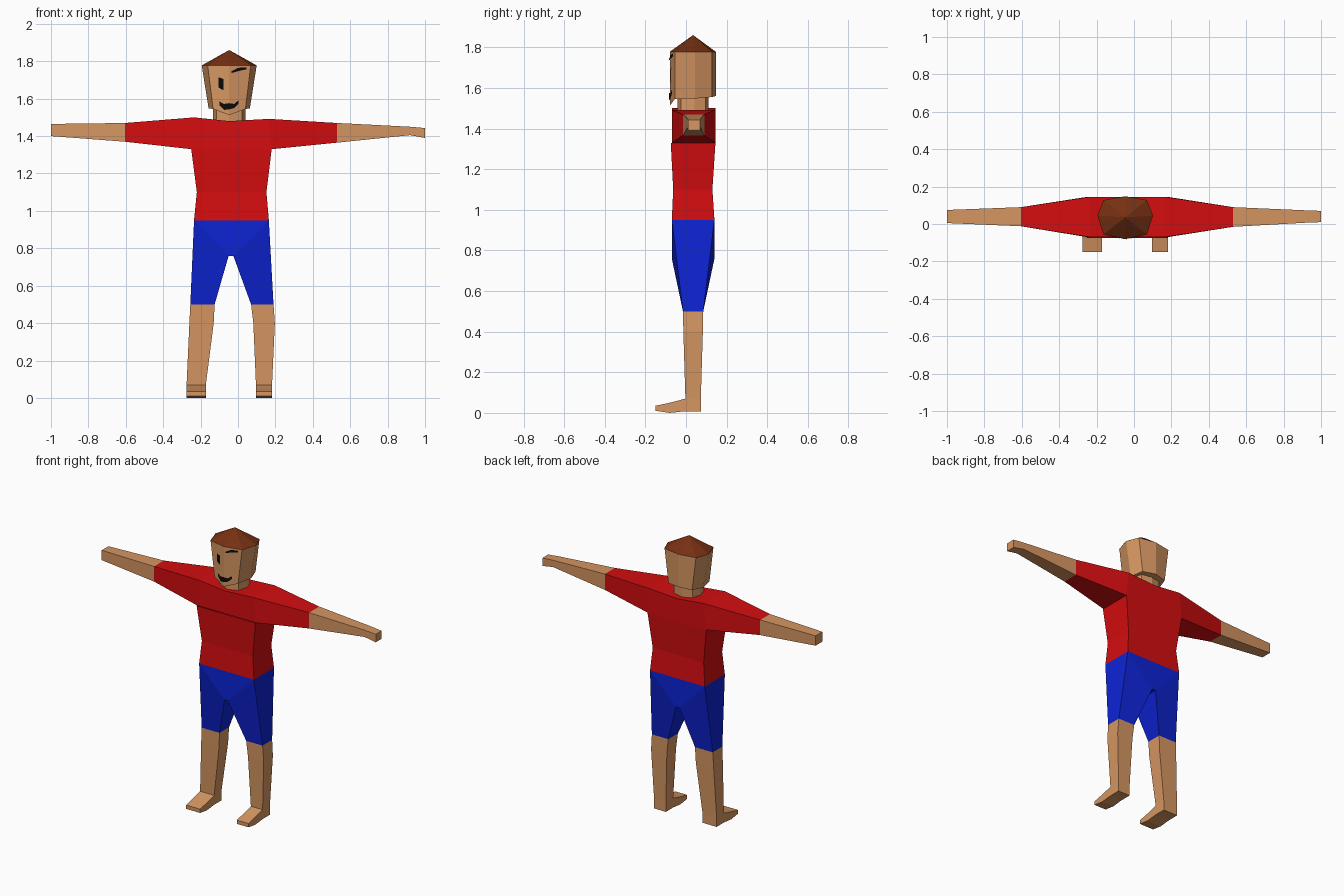
import bpy, bmesh, math

if "Cube" in bpy.data.objects:
    bpy.data.objects.remove(bpy.data.objects["Cube"])


def material(name, rgb):
    m = bpy.data.materials.new(name)
    m.diffuse_color = (*rgb, 1)
    m.use_nodes = True
    m.node_tree.nodes["Principled BSDF"].inputs["Base Color"].default_value = m.diffuse_color
    return m


SKIN = material("skin", (0.67, 0.305, 0.122))
RED = material("shirt red", (0.66, 0.004, 0.005))
BLUE = material("shorts blue", (0.004, 0.017, 0.66))
BROWN = material("hair brown", (0.18, 0.03, 0.006))
BLACK = material("black", (0.003, 0.003, 0.003))


def build(name, verts, faces, mats, face_mats=None, recalc=True):
    """Make a flat-shaded object from points and faces."""
    mesh = bpy.data.meshes.new(name)
    mesh.from_pydata(verts, [], faces)
    for m in mats:
        mesh.materials.append(m)
    if face_mats:
        for p, i in zip(mesh.polygons, face_mats):
            p.material_index = i
    if recalc:
        bm = bmesh.new()
        bm.from_mesh(mesh)
        bmesh.ops.recalc_face_normals(bm, faces=bm.faces)
        bm.to_mesh(mesh)
        bm.free()
    obj = bpy.data.objects.new(name, mesh)
    bpy.context.collection.objects.link(obj)
    return obj


def loft(name, rings, mats, span_mats=None, caps=(), skip=()):
    """Bridge rings of points; skip holds (span, side) pairs left open."""
    n = len(rings[0])
    faces, idx = [], []
    for s in range(len(rings) - 1):
        for k in range(n):
            if (s, k) in skip:
                continue
            a, b = s * n + k, s * n + (k + 1) % n
            faces.append((a, b, b + n, a + n))
            idx.append(span_mats[s] if span_mats else 0)
    for c in caps:
        start = c * n
        faces.append(tuple(range(start, start + n)))
        idx.append(span_mats[min(c, len(span_mats) - 1)] if span_mats else 0)
    return build(name, [p for r in rings for p in r], faces, mats, idx)


def level(z, x0, x1, y0, y1):
    return [(x0, y0, z), (x1, y0, z), (x1, y1, z), (x0, y1, z)]


def upright(xb, xt, y0, y1, z0, z1):
    return [(xb, y0, z0), (xb, y1, z0), (xt, y1, z1), (xt, y0, z1)]


# Shirt body, hem to armpits
loft("shirt_body", [level(0.95, -0.235, 0.165, -0.07, 0.14),
                    level(1.10, -0.22, 0.152, -0.063, 0.13),
                    level(1.33, -0.25, 0.18, -0.075, 0.145)], [RED])

# Shoulders, sleeves and arms, hand to hand
loft("shoulders_and_arms", [
    upright(-1.0, -1.0, 0.005, 0.075, 1.40, 1.465),
    upright(-0.605, -0.605, -0.012, 0.09, 1.37, 1.47),
    upright(-0.25, -0.235, -0.07, 0.145, 1.33, 1.50),
    upright(-0.04, -0.045, -0.07, 0.145, 1.33, 1.48),
    upright(0.18, 0.165, -0.07, 0.145, 1.33, 1.492),
    upright(0.53, 0.53, -0.015, 0.09, 1.365, 1.47),
    upright(0.92, 0.92, 0.007, 0.073, 1.405, 1.45),
    upright(1.0, 1.0, 0.01, 0.07, 1.39, 1.443)],
    [RED, SKIN], [1, 0, 0, 0, 0, 1, 1], caps=(0, 7), skip={(2, 0), (3, 0)})

# Shorts: waist, crotch bridge and two tapering legs
fronts = [(-0.235, 0.95), (0.165, 0.95), (-0.025, 0.76), (-0.05, 0.76),
          (-0.125, 0.5), (-0.255, 0.5), (0.19, 0.5), (0.07, 0.5)]
hem = lambda z: z < 0.6
pts = [(x, -0.015 if hem(z) else -0.07, z) for x, z in fronts]
pts += [(x, 0.085 if hem(z) else 0.14, z) for x, z in fronts]
panels = [(0, 1, 2, 3), (0, 3, 4, 5), (1, 6, 7, 2)]
faces = panels + [tuple(i + 8 for i in f) for f in panels]
faces += [(a, b, b + 8, a + 8) for a, b in ((0, 5), (3, 4), (2, 3), (2, 7), (1, 6))]
build("shorts", pts, faces, [BLUE])

# Lower legs and feet
for side, knee, shin, ankle in (
        ("left", (-0.255, -0.125), (-0.26, -0.13), (-0.275, -0.172)),
        ("right", (0.07, 0.19), (0.082, 0.197), (0.096, 0.182))):
    loft(side + "_lower_leg", [level(0.5, *knee, -0.015, 0.085),
                               level(0.4, *shin, -0.013, 0.083),
                               level(0.07, *ankle, -0.003, 0.073),
                               level(0.008, *ankle, -0.003, 0.073)],
         [SKIN], caps=(3,), skip={(2, 0)})
    x0, x1 = ankle
    foot = [[(x0, y, z0), (x1, y, z0), (x1, y, z1), (x0, y, z1)]
            for y, z0, z1 in ((-0.003, 0.008, 0.07), (-0.08, 0.0, 0.05),
                              (-0.15, 0.01, 0.035))]
    loft(side + "_foot", foot, [SKIN], caps=(2,))

# Head: eight-sided, narrower at the jaw, with a lowered chin
CX, CY = -0.047, 0.035
outline = [(0, -0.115), (0.115, -0.09), (0.147, 0.01), (0.115, 0.092),
           (0, 0.112), (-0.115, 0.092), (-0.147, 0.01), (-0.115, -0.09)]
jaw_z = [1.512, 1.545, 1.548, 1.555, 1.56, 1.555, 1.548, 1.545]
jaw = [(CX + x * 0.75, CY + y, z) for (x, y), z in zip(outline, jaw_z)]
crown = [(CX + x, CY + y, 1.778) for x, y in outline]
loft("head", [jaw, crown], [SKIN], caps=(0,))

# Neck
neck = [[(CX + x * 0.59, CY + y * 0.67, z) for x, y in outline] for z in (1.47, 1.556)]
loft("neck", neck, [SKIN])

# Hair: low pointed cap
brim = [(CX + x * 1.01, CY + y * 1.01, 1.777) for x, y in outline]
build("hair", brim + [(CX, CY, 1.86)],
      [(k, (k + 1) % 8, 8) for k in range(8)], [BROWN])


def face_plate(name, columns, mat):
    """Thin strip laid on the face; columns are (x, low z, high z)."""
    def on_face(x, z):
        half = 0.08 + 0.035 * (z - 1.54) / 0.24
        return (x, -0.084 + 0.025 * abs(x - CX) / half, z)
    verts = [on_face(x, z) for x, lo, hi in columns for z in (lo, hi)]
    faces = [(2 * i, 2 * i + 2, 2 * i + 3, 2 * i + 1) for i in range(len(columns) - 1)]
    build(name, verts, faces, [mat], recalc=False)


# Face details
face_plate("mouth", [(-0.1, 1.567, 1.585), (-0.075, 1.54, 1.572), (CX, 1.543, 1.576),
                     (-0.02, 1.55, 1.572), (0.003, 1.572, 1.592)], BLACK)
face_plate("left_eye", [(-0.105, 1.66, 1.715), (-0.078, 1.645, 1.705)], BLACK)
face_plate("right_eye", [(-0.02, 1.63, 1.69), (0.012, 1.625, 1.7)], SKIN)
face_plate("left_eyebrow", [(-0.14, 1.75, 1.757), (-0.1, 1.752, 1.768),
                            (CX, 1.735, 1.742)], SKIN)
face_plate("right_eyebrow", [(-0.035, 1.737, 1.746), (0.0, 1.747, 1.765),
                             (0.045, 1.757, 1.767)], BLACK)
